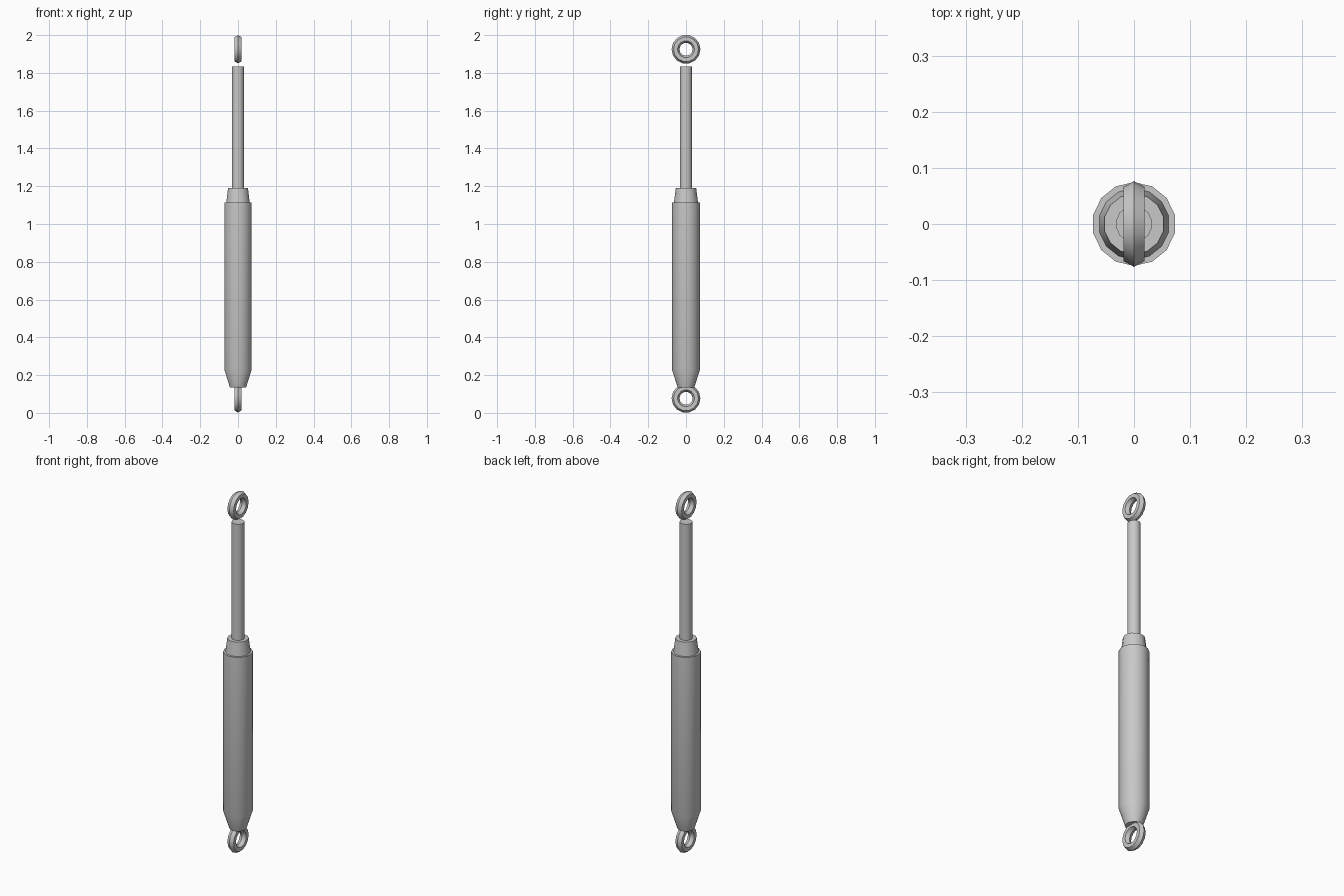
import bpy
import math

if "Cube" in bpy.data.objects:
    bpy.data.objects.remove(bpy.data.objects["Cube"], do_unlink=True)

SIDES = 14

# Single grey metal
grey = bpy.data.materials.new("grey metal")
grey.use_nodes = True
colour = (0.58, 0.58, 0.58, 1)
grey.diffuse_color = colour
grey.node_tree.nodes["Principled BSDF"].inputs["Base Color"].default_value = colour


def add_part(name, verts, faces):
    """Make a mesh object with smooth sides and sharp rims."""
    mesh = bpy.data.meshes.new(name)
    mesh.from_pydata(verts, [], faces)
    mesh.materials.append(grey)
    obj = bpy.data.objects.new(name, mesh)
    bpy.context.collection.objects.link(obj)
    bpy.ops.object.select_all(action="DESELECT")
    obj.select_set(True)
    bpy.context.view_layer.objects.active = obj
    bpy.ops.object.shade_smooth_by_angle(angle=math.radians(32))
    return obj


def turned(name, profile):
    """Capped solid of revolution from (radius, z) points, bottom to top."""
    verts = []
    for r, z in profile:
        for i in range(SIDES):
            a = math.tau * i / SIDES + math.pi / 2
            verts.append((r * math.cos(a), r * math.sin(a), z))
    faces = [tuple(reversed(range(SIDES)))]
    for k in range(len(profile) - 1):
        lo, hi = k * SIDES, (k + 1) * SIDES
        for i in range(SIDES):
            j = (i + 1) % SIDES
            faces.append((lo + i, lo + j, hi + j, hi + i))
    faces.append(tuple(range(len(verts) - SIDES, len(verts))))
    return add_part(name, verts, faces)


def eye(name, z, major=0.0555, minor=0.021, section=6):
    """Mounting ring around the x axis with a six-sided section."""
    verts, faces = [], []
    for i in range(SIDES):
        a = math.tau * i / SIDES
        for k in range(section):
            b = math.tau * k / section
            r = major + minor * math.cos(b)
            verts.append((1.05 * minor * math.sin(b), r * math.cos(a), z + r * math.sin(a)))
    for i in range(SIDES):
        j = (i + 1) % SIDES
        for k in range(section):
            m = (k + 1) % section
            faces.append((i * section + k, j * section + k,
                          j * section + m, i * section + m))
    return add_part(name, verts, faces)


# Cylinder body with tapered foot, collar and piston rod
turned("cylinder_body", [(0.044, 0.135), (0.0745, 0.23), (0.0745, 1.115)])
turned("collar", [(0.064, 1.11), (0.054, 1.19)])
turned("piston_rod", [(0.0325, 1.18), (0.0325, 1.835)])

# Mounting eyes at both ends
eye("lower_eye", 0.077)
eye("upper_eye", 1.925)
